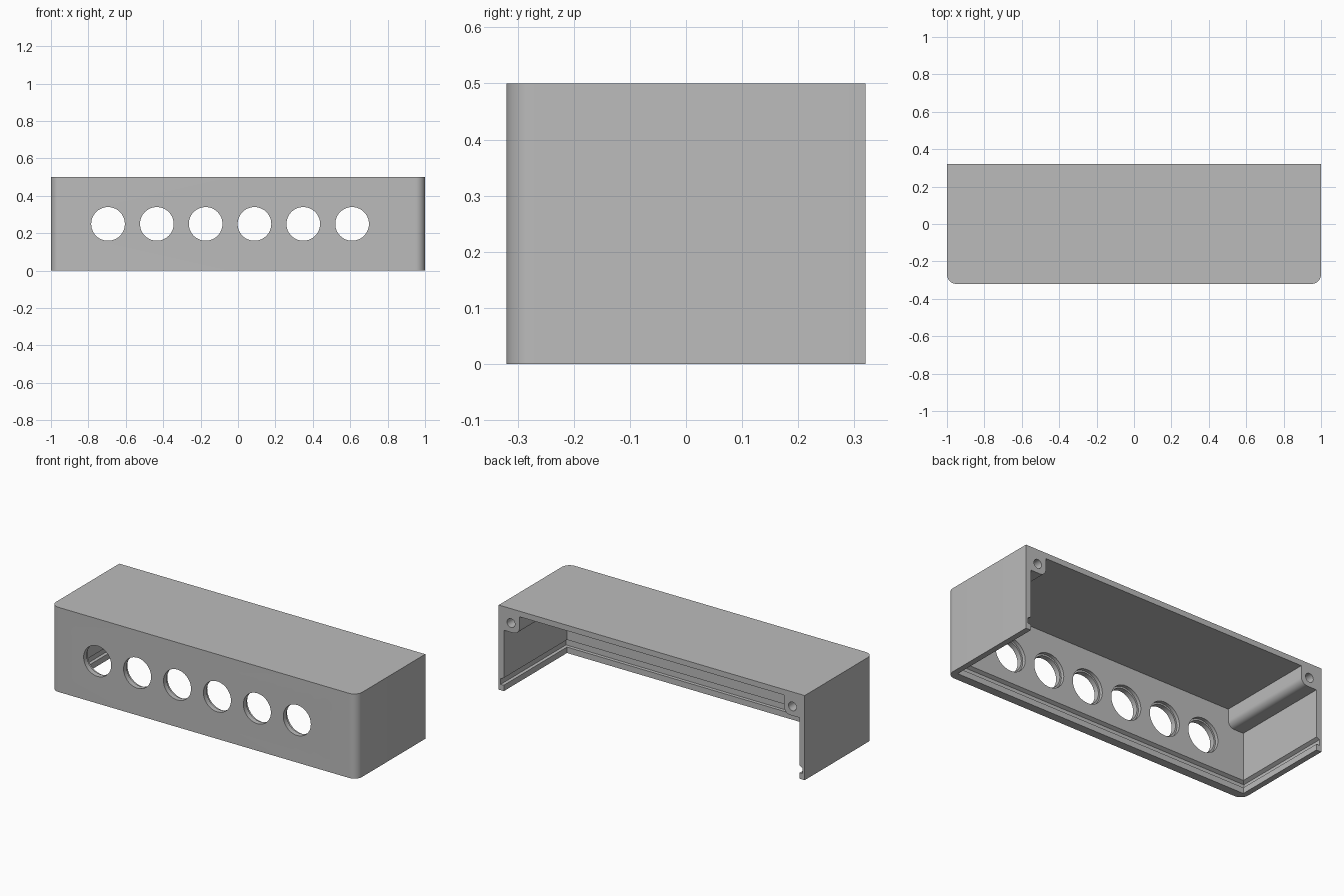
import bpy, bmesh
from math import sin, cos, pi, radians
from mathutils import Matrix

if "Cube" in bpy.data.objects:
    bpy.data.objects.remove(bpy.data.objects["Cube"])

W, D, H = 1.0, 0.32, 0.5            # half width, half depth, height
SIDE, FRONT = 0.033, 0.05           # wall thicknesses
INNER_X, INNER_Y, INNER_Z = W - SIDE, -D + FRONT, H - SIDE
OPEN = 0.1                          # how far cutters overshoot the open sides

grey = bpy.data.materials.new("plain grey")
grey.use_nodes = True
grey.diffuse_color = (0.5, 0.5, 0.5, 1)
grey.node_tree.nodes["Principled BSDF"].inputs["Base Color"].default_value = grey.diffuse_color


def loft(name, rings):
    """Solid through matching rings of 3D points, capped at both ends."""
    bm = bmesh.new()
    loops = [[bm.verts.new(p) for p in ring] for ring in rings]
    n = len(loops[0])
    for a, b in zip(loops, loops[1:]):
        for i in range(n):
            j = (i + 1) % n
            bm.faces.new((a[i], a[j], b[j], b[i]))
    bm.faces.new(loops[0])
    bm.faces.new(loops[-1])
    bmesh.ops.recalc_face_normals(bm, faces=bm.faces)
    return finish(name, bm)


def finish(name, bm):
    mesh = bpy.data.meshes.new(name)
    bm.to_mesh(mesh)
    bm.free()
    mesh.materials.append(grey)
    obj = bpy.data.objects.new(name, mesh)
    bpy.context.collection.objects.link(obj)
    return obj


def drill(name, x, z, radius, y0, y1, sides=48):
    """Cylinder along y from y0 to y1."""
    bm = bmesh.new()
    place = Matrix.Translation((x, (y0 + y1) / 2, z)) @ Matrix.Rotation(pi / 2, 4, "X")
    bmesh.ops.create_cone(bm, cap_ends=True, segments=sides, radius1=radius,
                          radius2=radius, depth=y1 - y0, matrix=place)
    return finish(name, bm)


def arc(cx, cy, r, start, end, steps=10):
    angles = [radians(start + (end - start) * i / steps) for i in range(steps + 1)]
    return [(cx + r * cos(a), cy + r * sin(a)) for a in angles]


def mirrored(half):
    return half + [(-x, v) for x, v in reversed(half)]


def cut(target, cutter):
    mod = target.modifiers.new("cut", "BOOLEAN")
    mod.operation, mod.solver, mod.object = "DIFFERENCE", "EXACT", cutter
    bpy.context.view_layer.objects.active = target
    bpy.ops.object.modifier_apply(modifier=mod.name)
    bpy.data.objects.remove(cutter)


# Outer body with rounded upright front corners
R = 0.05
plan = mirrored([(W, D)] + arc(W - R, -D + R, R, 0, -90))
cover = loft("enclosure_cover", [[(x, y, z) for x, y in plan] for z in (0, H)])

# Cavity open to the back and bottom, leaving rounded screw rails in the top corners
RAIL_X, RAIL_Z, RAIL_R = 0.865, 0.36, 0.04
section = mirrored([(INNER_X, -OPEN), (INNER_X, RAIL_Z)]
                   + arc(RAIL_X + RAIL_R, RAIL_Z + RAIL_R, RAIL_R, 270, 180)
                   + [(RAIL_X, INNER_Z)])
cut(cover, loft("cavity", [[(x, y, z) for x, z in section] for y in (INNER_Y, D + OPEN)]))

# Sliding-lid groove around the two sides and the front
def groove_ring(z, depth):
    x, y = INNER_X + depth, INNER_Y - depth
    return [(x, y, z), (x, D + OPEN, z), (-x, D + OPEN, z), (-x, y, z)]

cut(cover, loft("lid_groove", [groove_ring(0.035, 0.02), groove_ring(0.068, 0.02),
                               groove_ring(0.08, -0.004)]))

# Row of front holes, each with a wider step on the inside
for i in range(6):
    x = -0.695 + 0.261 * i
    cut(cover, drill("front_hole", x, 0.25, 0.09, -D - OPEN, 0))
    cut(cover, drill("hole_step", x, 0.25, 0.1, INNER_Y - 0.02, 0))

# Screw holes in the back ends of the rails
for side in (-1, 1):
    cut(cover, drill("screw_hole", side * (W - 0.08), H - 0.085, 0.026, D - 0.25, D + OPEN, 24))

cover.select_set(True)
bpy.context.view_layer.objects.active = cover
bpy.ops.object.shade_smooth_by_angle(angle=radians(30))
